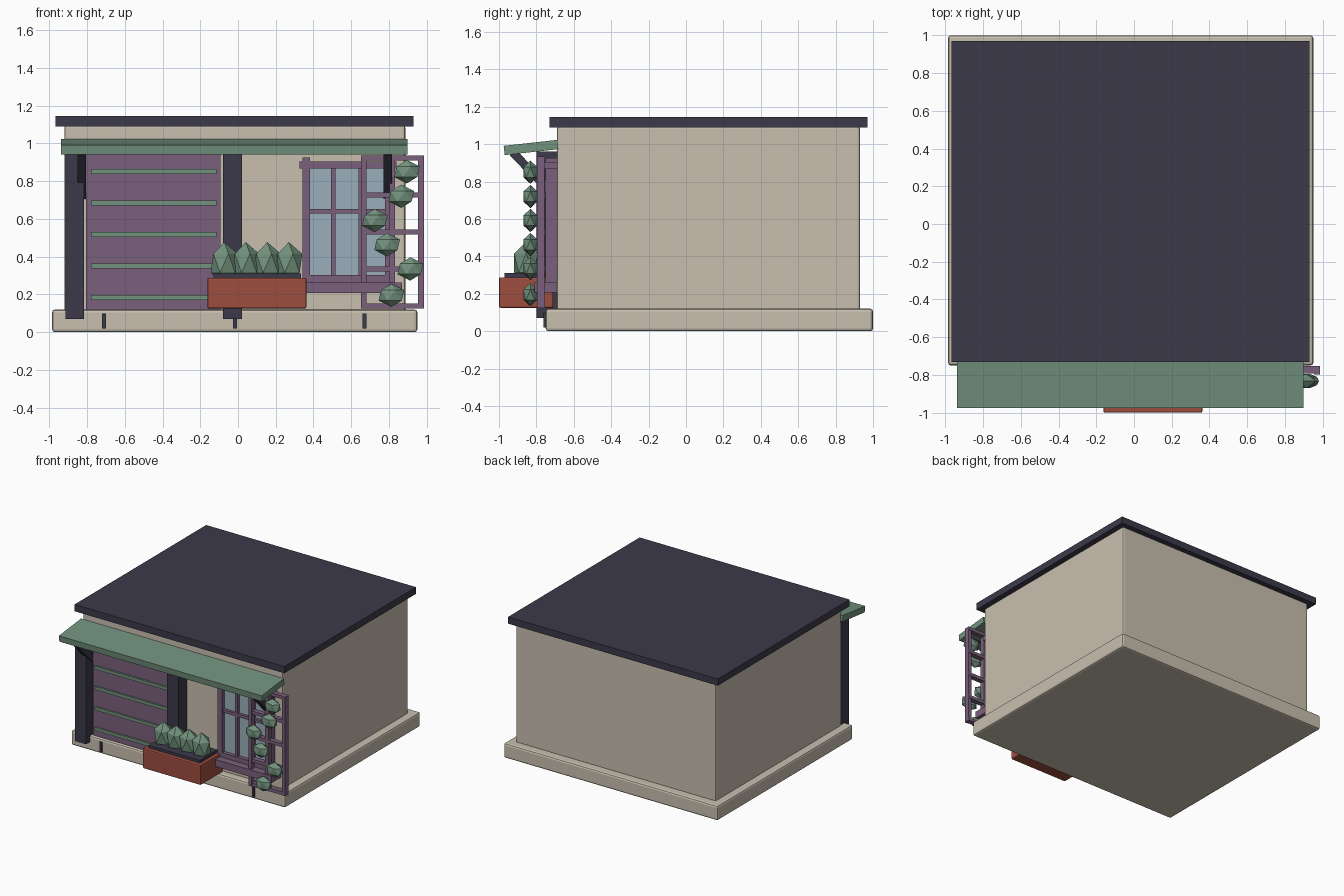
import bpy, bmesh, math
from mathutils import Matrix, Vector

if "Cube" in bpy.data.objects:
    bpy.data.objects.remove(bpy.data.objects["Cube"])


def mat(name, rgb):
    m = bpy.data.materials.new(name)
    m.diffuse_color = [((c / 255 + 0.055) / 1.055) ** 2.4 for c in rgb] + [1]
    m.use_nodes = True
    m.node_tree.nodes["Principled BSDF"].inputs["Base Color"].default_value = m.diffuse_color
    return m


CREAM = mat("cream plaster", (200, 191, 175))
DARK = mat("dark slate", (60, 58, 73))
PURPLE = mat("muted purple", (122, 96, 124))
GREEN = mat("sage green", (114, 146, 125))
CLAY = mat("terracotta", (158, 77, 63))
GLASS = mat("window glass", (154, 175, 188))


def finish(name, bm, m):
    me = bpy.data.meshes.new(name)
    bm.to_mesh(me)
    bm.free()
    me.materials.append(m)
    ob = bpy.data.objects.new(name, me)
    bpy.context.collection.objects.link(ob)
    return ob


def box(name, x, y, z, m, bevel=0):
    """Box from (min, max) ranges, optionally with rounded edges."""
    bm = bmesh.new()
    size = [b - a for a, b in (x, y, z)]
    mid = [(a + b) / 2 for a, b in (x, y, z)]
    bmesh.ops.create_cube(bm, size=1, matrix=Matrix.Translation(mid) @ Matrix.Diagonal((*size, 1)))
    ob = finish(name, bm, m)
    if bevel:
        mod = ob.modifiers.new("bevel", 'BEVEL')
        mod.width, mod.segments = bevel, 2
    return ob


def beam(name, xr, p, q, thick, m):
    """Slab spanning xr in x, running from p to q in the (y, z) plane."""
    p, q = Vector((0, *p)), Vector((0, *q))
    d = q - p
    mid = (p + q) / 2
    mid.x = sum(xr) / 2
    bm = bmesh.new()
    bmesh.ops.create_cube(bm, size=1, matrix=Matrix.Translation(mid)
                          @ Matrix.Rotation(math.atan2(d.z, d.y), 4, 'X')
                          @ Matrix.Diagonal((xr[1] - xr[0], d.length, thick, 1)))
    return finish(name, bm, m)


def leaf_ball(name, c, r):
    bm = bmesh.new()
    bmesh.ops.create_icosphere(bm, subdivisions=1, radius=1,
                               matrix=Matrix.Translation(c) @ Matrix.Diagonal((*r, 1)))
    return finish(name, bm, GREEN)


# Building shell
box("base", (-0.985, 0.95), (-0.75, 1.0), (0, 0.12), CREAM, 0.015)
box("walls", (-0.92, 0.887), (-0.69, 0.93), (0.11, 1.095), CREAM, 0.012)
box("roof", (-0.967, 0.93), (-0.73, 0.97), (1.09, 1.145), DARK)
for i, x in enumerate((-0.71, -0.016, 0.67)):
    box(f"base_joint_{i}", (x - 0.01, x + 0.01), (-0.762, -0.74), (0.02, 0.10), DARK)

# Awning, brackets and posts
beam("awning", (-0.937, 0.897), (-0.972, 0.966), (-0.685, 0.998), 0.05, GREEN)
for side, x in (("left", -0.828), ("right", 0.793)):
    beam(f"{side}_bracket", (x - 0.022, x + 0.022), (-0.925, 0.955), (-0.70, 0.72), 0.045, DARK)
for side, x in (("left", -0.865), ("middle", -0.03)):
    box(f"{side}_post", (x - 0.05, x + 0.05), (-0.80, -0.685), (0.07, 0.96), DARK)

# Shutter door with slats
box("shutter", (-0.805, -0.092), (-0.725, -0.685), (0.12, 0.94), PURPLE)
for i in range(5):
    z = 0.183 + 0.167 * i
    box(f"shutter_slat_{i}", (-0.78, -0.115), (-0.74, -0.72), (z - 0.013, z + 0.013), GREEN)

# Window
box("window_glass", (0.365, 0.795), (-0.72, -0.685), (0.28, 0.89), GLASS)
for side, x in (("left", 0.362), ("right", 0.798)):
    box(f"window_{side}_jamb", (x - 0.02, x + 0.02), (-0.75, -0.69), (0.25, 0.925), PURPLE)
box("window_lintel", (0.325, 0.84), (-0.757, -0.69), (0.867, 0.905), PURPLE)
box("window_bottom_rail", (0.345, 0.815), (-0.75, -0.69), (0.262, 0.302), PURPLE)
for i, x in enumerate((0.505, 0.65)):
    box(f"window_mullion_{i}", (x - 0.012, x + 0.012), (-0.742, -0.71), (0.29, 0.88), PURPLE)
box("window_crossbar", (0.37, 0.79), (-0.742, -0.71), (0.628, 0.652), PURPLE)
box("window_sill", (0.29, 0.87), (-0.81, -0.69), (0.207, 0.264), PURPLE)

# Trellis with climbing leaves
for i, x in enumerate((0.666, 0.818, 0.97)):
    box(f"trellis_upright_{i}", (x - 0.015, x + 0.015), (-0.797, -0.757), (0.125, 0.935), PURPLE)
for i in range(5):
    z = 0.138 + 0.196 * i
    box(f"trellis_rail_{i}", (0.651, 0.985), (-0.793, -0.753), (z - 0.013, z + 0.013), PURPLE)
leaves = [(0.895, 0.85), (0.865, 0.72), (0.725, 0.592), (0.79, 0.463), (0.913, 0.335), (0.813, 0.195)]
for i, (x, z) in enumerate(leaves):
    leaf_ball(f"vine_leaf_{i}", (x, -0.832, z), (0.076, 0.043, 0.062))

# Planter box with shrubs
box("planter", (-0.162, 0.362), (-1.0, -0.71), (0.125, 0.288), CLAY, 0.008)
box("planter_soil", (-0.13, 0.335), (-0.97, -0.74), (0.27, 0.31), DARK)
for i in range(4):
    leaf_ball(f"shrub_{i}", (-0.073 + 0.114 * i, -0.855, 0.365), (0.08, 0.075, 0.112))
